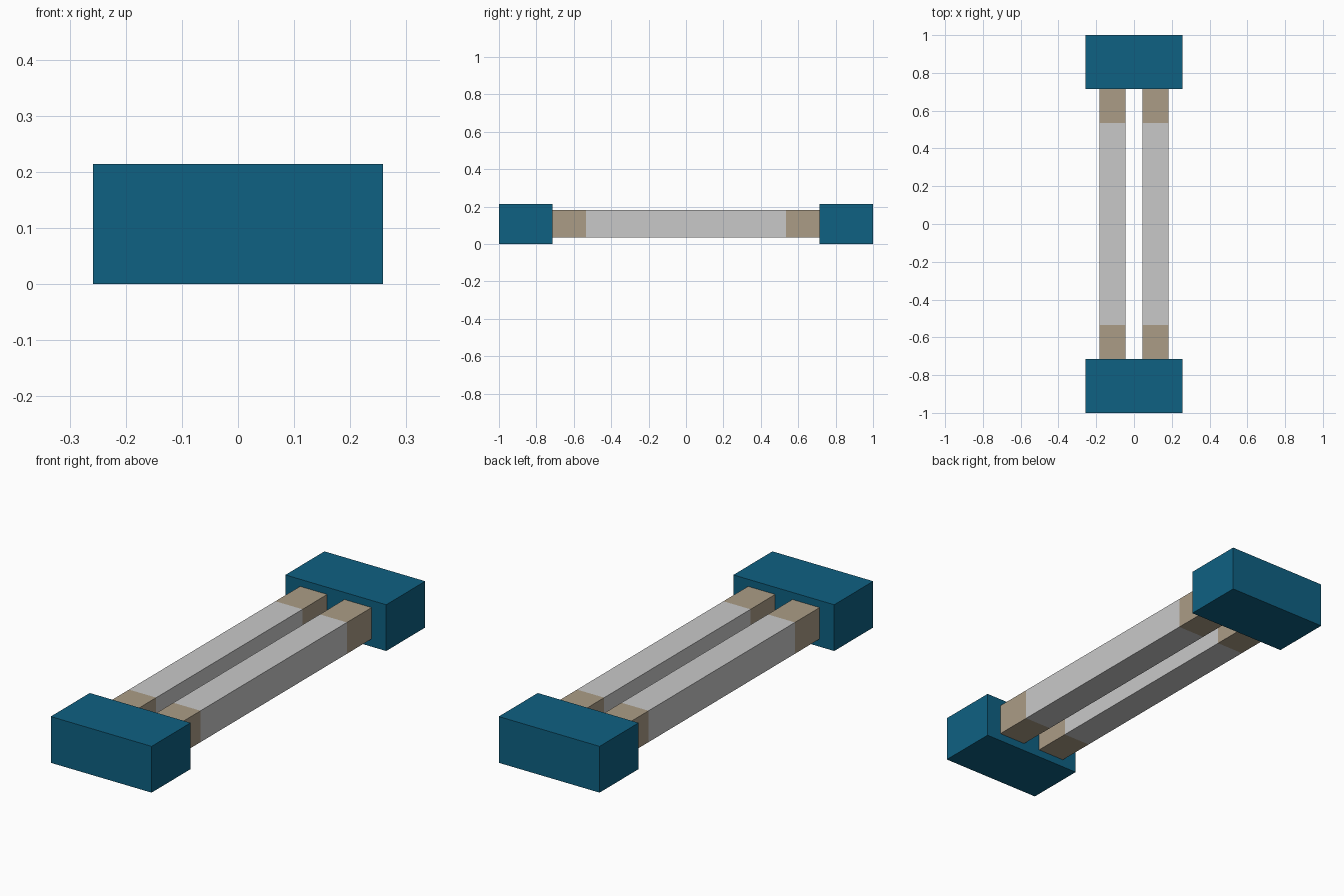
import bpy, bmesh

if "Cube" in bpy.data.objects:
    bpy.data.objects.remove(bpy.data.objects["Cube"])


def material(name, rgb):
    m = bpy.data.materials.new(name)
    m.diffuse_color = (*rgb, 1.0)
    m.use_nodes = True
    m.node_tree.nodes["Principled BSDF"].inputs["Base Color"].default_value = m.diffuse_color
    return m


teal = material("teal", (0.0045, 0.119, 0.225))
grey = material("light_grey", (0.584, 0.584, 0.584))
tan = material("tan", (0.407, 0.335, 0.240))


def box(name, lo, hi, mats):
    bm = bmesh.new()
    bmesh.ops.create_cube(bm, size=1.0)
    for v in bm.verts:
        v.co = [lo[i] if v.co[i] < 0 else hi[i] for i in range(3)]
    me = bpy.data.meshes.new(name)
    for m in mats:
        me.materials.append(m)
    ob = bpy.data.objects.new(name, me)
    bpy.context.collection.objects.link(ob)
    return ob, bm


# End blocks, front and back
for name, y0, y1 in (("front_block", -1.0, -0.715), ("back_block", 0.715, 1.0)):
    ob, bm = box(name, (-0.258, y0, 0), (0.258, y1, 0.214), [teal])
    bm.to_mesh(ob.data)
    bm.free()

# Two long bars, grey with tan ends
for name, x0, x1 in (("left_bar", -0.183, -0.044), ("right_bar", 0.044, 0.183)):
    ob, bm = box(name, (x0, -0.715, 0.036), (x1, 0.715, 0.181), [grey, tan])
    for cut in (-0.535, 0.535):
        bmesh.ops.bisect_plane(bm, geom=bm.verts[:] + bm.edges[:] + bm.faces[:],
                               plane_co=(0, cut, 0), plane_no=(0, 1, 0))
    for f in bm.faces:
        f.material_index = int(abs(f.calc_center_median().y) > 0.535)
    bm.to_mesh(ob.data)
    bm.free()
